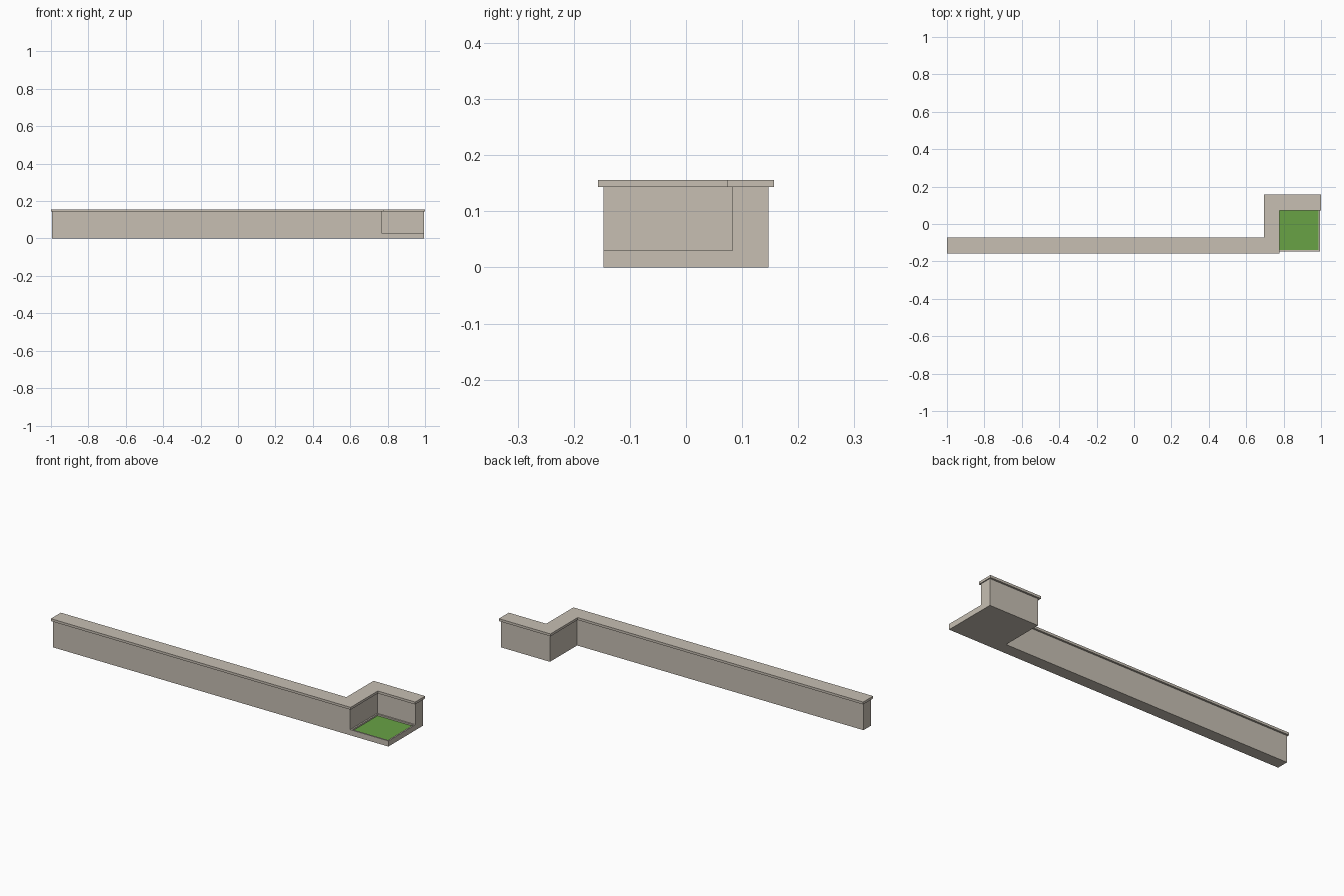
import bpy
import bmesh

cube = bpy.data.objects.get("Cube")
if cube:
    bpy.data.objects.remove(cube, do_unlink=True)


def make_material(name, color):
    mat = bpy.data.materials.new(name)
    mat.use_nodes = True
    mat.diffuse_color = color
    mat.node_tree.nodes["Principled BSDF"].inputs["Base Color"].default_value = color
    return mat


def finish(bm, name, materials):
    bmesh.ops.recalc_face_normals(bm, faces=bm.faces)
    mesh = bpy.data.meshes.new(name)
    bm.to_mesh(mesh)
    bm.free()
    for mat in materials:
        mesh.materials.append(mat)
    obj = bpy.data.objects.new(name, mesh)
    bpy.context.collection.objects.link(obj)
    return obj


def prism(outline, z0, z1):
    """Extrude a plan outline between two heights."""
    bm = bmesh.new()
    face = bm.faces.new([bm.verts.new((x, y, z0)) for x, y in outline])
    top = bmesh.ops.extrude_face_region(bm, geom=[face])["geom"]
    bmesh.ops.translate(bm, vec=(0, 0, z1 - z0),
                        verts=[v for v in top if isinstance(v, bmesh.types.BMVert)])
    return bm


def stepped_plan(half_width, end):
    """Plan of a wall running along the front, stepping back, then on to the side."""
    h, bend, row = half_width, BEND_X, ROW_Y
    right_side = [(-end, -row - h), (bend + h, -row - h), (bend + h, row - h), (end, row - h)]
    left_side = [(end, row + h), (bend - h, row + h), (bend - h, -row + h), (-end, -row + h)]
    return right_side + left_side


BEND_X, ROW_Y = 0.736, 0.115
WALL_HALF, CAP_HALF = 0.032, 0.042
WALL_END, WALL_TOP, CAP_TOP = 0.995, 0.143, 0.156
BED_TOP, RIM, RECESS = 0.03, 0.011, 0.008

stone = make_material("pale stone", (0.57, 0.52, 0.45, 1))
grass = make_material("grass green", (0.14, 0.36, 0.06, 1))

# Stepped wall and its overhanging coping
finish(prism(stepped_plan(WALL_HALF, WALL_END), 0, WALL_TOP), "wall", [stone])
finish(prism(stepped_plan(CAP_HALF, 1.0), WALL_TOP, CAP_TOP), "coping", [stone])

# Low planting bed in the corner, with a sunken grass panel
x0, x1 = BEND_X + WALL_HALF, WALL_END
y0, y1 = -ROW_Y - WALL_HALF, ROW_Y - WALL_HALF
bm = prism([(x0, y0), (x1, y0), (x1, y1), (x0, y1)], 0, BED_TOP)
bmesh.ops.recalc_face_normals(bm, faces=bm.faces)
lawn = max(bm.faces, key=lambda f: f.calc_center_median().z)
bmesh.ops.inset_region(bm, faces=[lawn], thickness=RIM)
floor = bmesh.ops.extrude_face_region(bm, geom=[lawn])["geom"]
bmesh.ops.translate(bm, vec=(0, 0, -RECESS),
                    verts=[v for v in floor if isinstance(v, bmesh.types.BMVert)])
for f in floor:
    if isinstance(f, bmesh.types.BMFace):
        f.material_index = 1
if lawn.is_valid and lawn not in floor:
    bm.faces.remove(lawn)
finish(bm, "planting_bed", [stone, grass])
